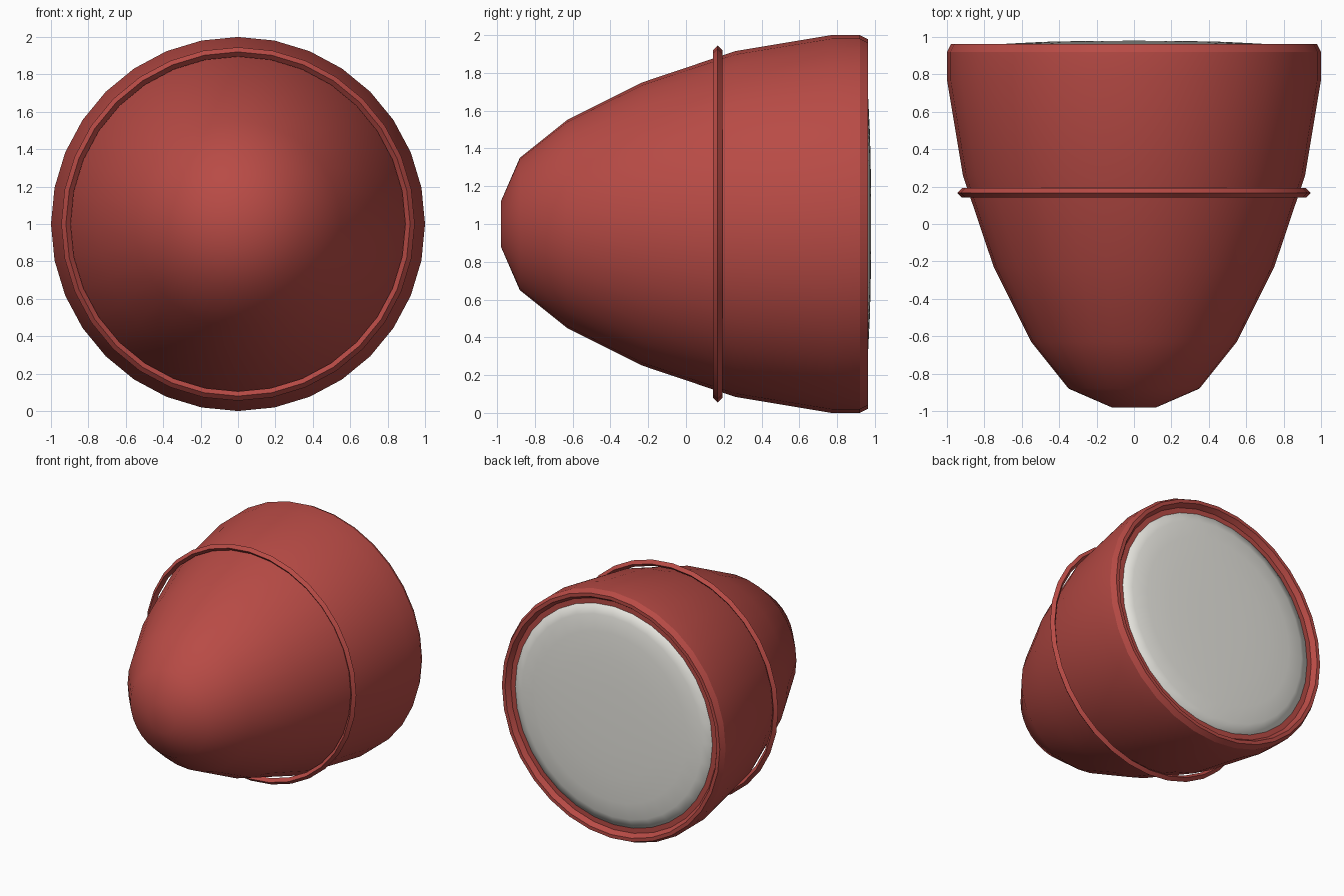
import bpy, math

if "Cube" in bpy.data.objects:
    bpy.data.objects.remove(bpy.data.objects["Cube"])

SIDES = 32
CENTRE_Z = 1.0


def material(name, rgb):
    m = bpy.data.materials.new(name)
    m.diffuse_color = (*rgb, 1)
    m.use_nodes = True
    m.node_tree.nodes["Principled BSDF"].inputs["Base Color"].default_value = m.diffuse_color
    return m


def revolve(name, profile, mat, smooth_angle, closed=False):
    """Turn a (y, radius) profile around the horizontal y axis."""
    verts, rings, faces = [], [], []
    for y, r in profile:
        start = len(verts)
        if r == 0:
            verts.append((0, y, CENTRE_Z))
            rings.append([start] * SIDES)
            continue
        for i in range(SIDES):
            a = 2 * math.pi * i / SIDES
            verts.append((r * math.sin(a), y, CENTRE_Z + r * math.cos(a)))
        rings.append(list(range(start, start + SIDES)))
    pairs = list(zip(rings, rings[1:]))
    if closed:
        pairs.append((rings[-1], rings[0]))
    for a, b in pairs:
        for i in range(SIDES):
            j = (i + 1) % SIDES
            quad = (a[i], a[j], b[j], b[i])
            faces.append(tuple(dict.fromkeys(quad)))
    mesh = bpy.data.meshes.new(name)
    mesh.from_pydata(verts, [], faces)
    mesh.update()
    obj = bpy.data.objects.new(name, mesh)
    bpy.context.collection.objects.link(obj)
    mesh.materials.append(mat)
    bpy.ops.object.select_all(action='DESELECT')
    obj.select_set(True)
    bpy.context.view_layer.objects.active = obj
    bpy.ops.object.shade_smooth_by_angle(angle=math.radians(smooth_angle))
    return obj


red = material("red_paint", (0.48, 0.07, 0.06))
white = material("white_glass", (0.80, 0.79, 0.74))

# Bullet-shaped housing with a small flat nose
revolve("housing", [(-0.98, 0), (-0.98, 0.12), (-0.88, 0.35), (-0.63, 0.55),
                    (-0.23, 0.75), (0.26, 0.915), (0.77, 1.0), (0.92, 1.0)],
        red, 40)

# Chamfered lip around the open end, stepping in to the lens
revolve("rim", [(0.92, 1.0), (0.963, 0.978), (0.963, 0.95), (0.925, 0.925),
                (0.925, 0.86)], red, 25)

# Thin diamond-section hoop standing just off the housing
revolve("hoop", [(0.142, 0.92), (0.167, 0.945), (0.192, 0.92), (0.167, 0.895)],
        red, 30, closed=True)

# Shallow domed lens
revolve("lens", [(0.88, 0.9), (0.925, 0.885), (0.95, 0.81), (0.964, 0.68),
                 (0.974, 0.48), (0.979, 0.25), (0.98, 0)], white, 60)
